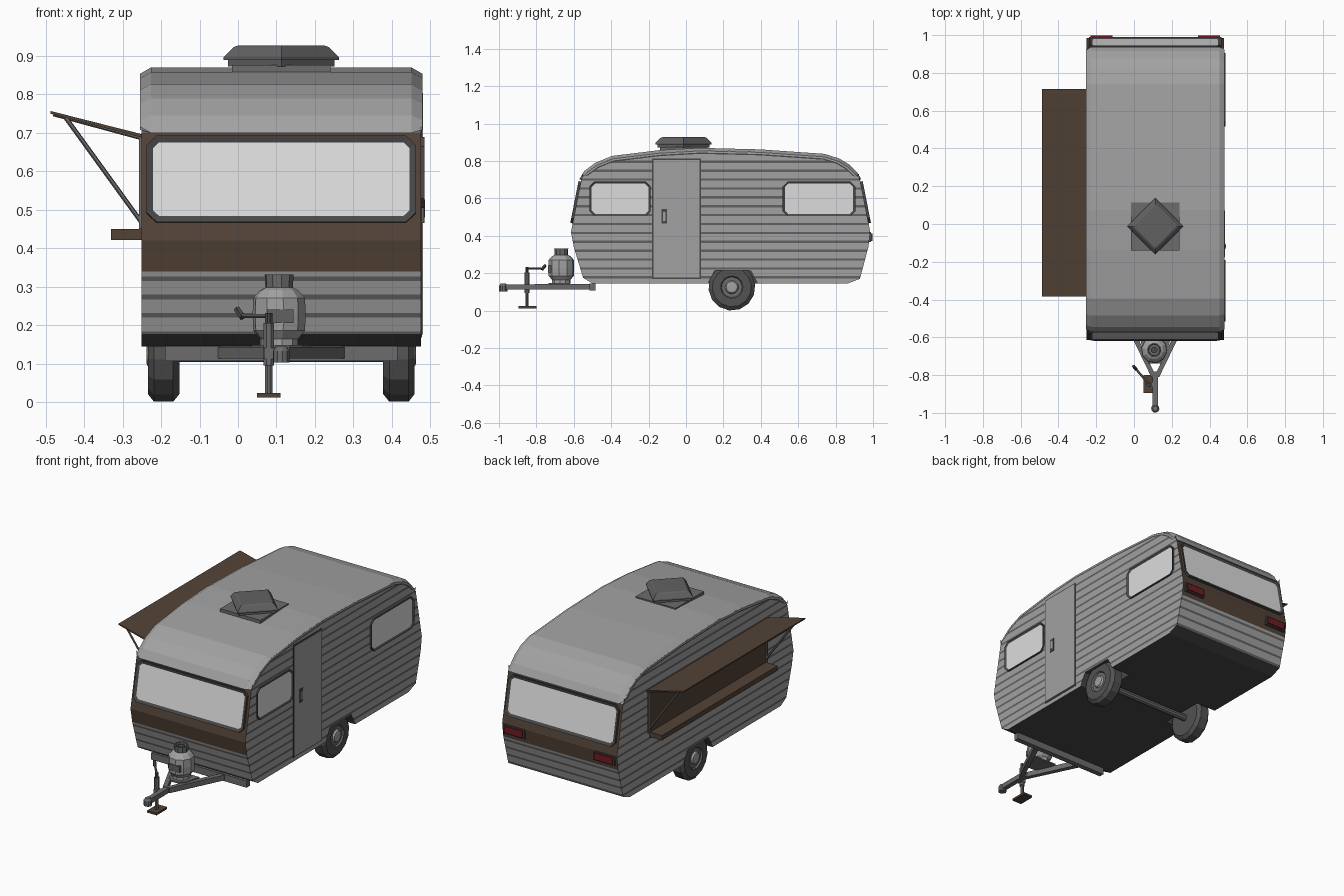
import bpy, bmesh, math
from mathutils import Vector as V

if "Cube" in bpy.data.objects:
    bpy.data.objects.remove(bpy.data.objects["Cube"])

def material(name, r, g, b):
    m = bpy.data.materials.new(name)
    m.diffuse_color = (r, g, b, 1)
    m.use_nodes = True
    m.node_tree.nodes["Principled BSDF"].inputs["Base Color"].default_value = m.diffuse_color
    return m

METAL = material("light metal", .36, .36, .36)
GROOVE = material("dark groove grey", .12, .12, .12)
BROWN = material("brown", .085, .055, .038)
GLASS = material("pale glass", .72, .72, .72)
DARK = material("dark trim", .065, .065, .065)
RED = material("tail light red", .16, .012, .016)
TYRE = material("tyre grey", .085, .085, .085)
FRAME = material("frame grey", .15, .15, .15)

CX, HW = .1125, .364
X, Y, Z = V((1, 0, 0)), V((0, 1, 0)), V((0, 0, 1))

def finish(name, bm, mats):
    bmesh.ops.recalc_face_normals(bm, faces=bm.faces)
    me = bpy.data.meshes.new(name)
    bm.to_mesh(me)
    bm.free()
    ob = bpy.data.objects.new(name, me)
    for m in mats:
        me.materials.append(m)
    bpy.context.collection.objects.link(ob)
    return ob

def prism_bm(pts, o, u, v, n, depth):
    """Polygon in the u,v plane pushed along n; returns bmesh and its outer face."""
    bm = bmesh.new()
    o, u, v, n = V(o), V(u), V(v), V(n)
    a = [bm.verts.new(o + u * p + v * q) for p, q in pts]
    b = [bm.verts.new(w.co + n * depth) for w in a]
    bm.faces.new(a)
    top = bm.faces.new(b)
    for i in range(len(a)):
        j = (i + 1) % len(a)
        bm.faces.new((a[i], a[j], b[j], b[i]))
    return bm, top

def prism(name, pts, o, u, v, n, depth, mat):
    return finish(name, prism_bm(pts, o, u, v, n, depth)[0], [mat])

def box(name, x0, x1, y0, y1, z0, z1, mat):
    return prism(name, [(x0, y0), (x1, y0), (x1, y1), (x0, y1)], (0, 0, z0), X, Y, Z, z1 - z0, mat)

def chamfered(w, h, c):
    w, h = w / 2, h / 2
    return [(-w + c, -h), (w - c, -h), (w, -h + c), (w, h - c),
            (w - c, h), (-w + c, h), (-w, h - c), (-w, -h + c)]

def window(name, o, u, v, n, w, h, border):
    bm, top = prism_bm(chamfered(w, h, .025), o, u, v, n, .014)
    bmesh.ops.recalc_face_normals(bm, faces=bm.faces)
    bmesh.ops.inset_individual(bm, faces=[top], thickness=border, depth=-.006)
    top.material_index = 1
    return finish(name, bm, [DARK, GLASS])

def lathe(name, prof, o, axis, sides, mats, rule=None):
    """Rings of (radius, distance along axis), capped at both ends."""
    bm = bmesh.new()
    axis = V(axis).normalized()
    s = axis.orthogonal().normalized()
    t = axis.cross(s)
    rings = []
    for r, h in prof:
        rings.append([bm.verts.new(V(o) + axis * h + (s * math.cos(a) + t * math.sin(a)) * r)
                      for a in (math.tau * (i + .5) / sides for i in range(sides))])
    for k in range(len(rings) - 1):
        for i in range(sides):
            j = (i + 1) % sides
            f = bm.faces.new((rings[k][i], rings[k][j], rings[k + 1][j], rings[k + 1][i]))
            f.material_index = rule[k] if rule else 0
    bm.faces.new(rings[0])
    bm.faces.new(rings[-1]).material_index = rule[-1] if rule else 0
    return finish(name, bm, mats)

def tube(name, a, b, r, mat, sides=8):
    d = V(b) - V(a)
    return lathe(name, [(r, 0), (r, d.length)], a, d, sides, [mat])

def offset(pts, d):
    out = []
    for i, p in enumerate(pts):
        n = V((0, 0))
        for a, b in ((i - 1, i), (i, i + 1)):
            if a >= 0 and b < len(pts):
                e = (V(pts[b]) - V(pts[a])).normalized()
                n += V((-e.y, e.x))
        out.append(V(p) + n.normalized() * d)
    return out

# Body: side profile extruded across the width
ROOF = [(-.555, .70), (-.572, .70), (-.545, .745), (-.485, .79), (-.395, .827), (-.14, .858),
        (.075, .87), (.395, .862), (.74, .838), (.82, .813), (.875, .78), (.915, .74),
        (.938, .70), (.925, .70)]
REAR = [(.93, .70), (.985, .42), (.975, .34), (.93, .17), (.865, .145)]
FRONT = [(-.50, .145), (-.55, .175), (-.60, .34), (-.615, .42), (-.56, .70)]
profile = REAR + FRONT + [tuple(p) for p in offset(ROOF, -.014)[2:-2]]
bm, _ = prism_bm(profile, (CX - HW, 0, 0), Y, Z, X, 2 * HW)
bmesh.ops.recalc_face_normals(bm, faces=bm.faces)
grooves = [.178 + .0475 * i for i in range(14)]
for z in [g + s for g in grooves for s in (-.006, .006)]:
    bmesh.ops.bisect_plane(bm, geom=bm.verts[:] + bm.edges[:] + bm.faces[:], plane_co=(0, 0, z), plane_no=(0, 0, 1))
for f in bm.faces:
    f.normal_update()
    c, n = f.calc_center_median(), f.normal
    if n.z < -.6:
        f.material_index = 3
    elif abs(n.y) > .7 and .34 < c.z < .70:
        f.material_index = 2
    elif n.z < .6 and any(abs(c.z - g) < .0055 for g in grooves):
        f.material_index = 1
body = finish("body", bm, [METAL, GROOVE, BROWN, DARK])

# Wheel arches cut from both sides
for s in (-1, 1):
    arch = prism("arch_cutter", [(.10, .10), (.40, .10), (.375, .16), (.345, .215), (.155, .215), (.125, .16)],
                 (CX + s * .24, 0, 0), Y, Z, X * s, .2, DARK)
    for m in (METAL, GROOVE, BROWN):
        arch.data.materials.append(m)
    arch.data.materials.clear()
    for m in (METAL, GROOVE, BROWN, DARK):
        arch.data.materials.append(m)
    for f in arch.data.polygons:
        f.material_index = 3
    mod = body.modifiers.new("arch", 'BOOLEAN')
    mod.operation, mod.solver, mod.object = 'DIFFERENCE', 'EXACT', arch
    bpy.context.view_layer.objects.active = body
    bpy.ops.object.modifier_apply(modifier="arch")
    bpy.data.objects.remove(arch)

# Roof shell with chamfered long edges and a dark gutter
bm = bmesh.new()
e = HW + .003
rows = []
for x, d in [(-e, -.032), (-e, -.025), (-e, -.016), (-HW + .025, 0),
             (HW - .025, 0), (e, -.016), (e, -.025), (e, -.032)]:
    rows.append([bm.verts.new((CX + x, p.x, p.y)) for p in offset(ROOF, d)])
for k in range(len(rows) - 1):
    for i in range(len(ROOF) - 1):
        f = bm.faces.new((rows[k][i], rows[k][i + 1], rows[k + 1][i + 1], rows[k + 1][i]))
        f.material_index = 1 if k in (0, 6) else 0
finish("roof_shell", bm, [METAL, DARK])

# Windows
slope = V((0, .055, .28)).normalized()
window("front_window", (CX, -.583, .578), X, slope, V((0, -slope.z, slope.y)), .70, .228, .018)
slope_r = V((0, -.055, .28)).normalized()
window("rear_window", (CX, .953, .578), X, slope_r, V((0, slope_r.z, -slope_r.y)), .70, .228, .018)
RX = CX + HW
for name, y0, y1 in (("side_window_front", -.515, -.19), ("side_window_rear", .517, .905)):
    window(name, (RX - .005, (y0 + y1) / 2, .597), Y, Z, X, y1 - y0, .185, .012)

# Door with dark outline, handle
box("door_outline", RX - .01, RX + .002, -.182, .08, .168, .812, DARK)
box("door", RX - .01, RX + .005, -.174, .072, .176, .804, METAL)
box("door_handle_plate", RX, RX + .008, -.132, -.102, .465, .542, DARK)
box("door_handle", RX, RX + .010, -.124, -.110, .48, .527, METAL)

# Tail lights
for s in (-1, 1):
    xc = CX + s * .285
    box("tail_light_base", xc - .066, xc + .066, .965, .990, .366, .419, DARK)
    box("tail_light", xc - .058, xc + .058, .97, .997, .373, .412, RED)

# Serving hatch on the left: panel, counter, awning and struts
LX = CX - HW
box("hatch_panel", LX - .004, LX + .01, -.36, .69, .45, .69, BROWN)
box("counter", -.33, LX + .01, -.36, .69, .422, .45, BROWN)
prism("awning", [(LX, .688), (-.488, .750), (-.488, .757), (LX, .697)], (0, -.385, 0), X, Z, Y, 1.10, BROWN)
for y in (-.37, .70):
    tube("awning_strut", (-.45, y, .742), (LX, y, .468), .006, FRAME, 6)
    tube("awning_side_rail", (-.48, y, .748), (LX, y, .686), .005, FRAME, 6)
    box("hatch_post", LX - .006, LX, y - .006, y + .006, .45, .69, FRAME)

# Roof vent
box("vent_base", -.015, .24, -.14, .115, .855, .876, FRAME)
sq = math.sqrt(2)
lathe("vent_cap", [(.098 * sq, 0), (.098 * sq, .016), (.106 * sq, .016), (.106 * sq, .024), (.088 * sq, .05), (.08 * sq, .054)],
      (.1125, -.0125, .873), Z, 4, [GROOVE])

# Wheels and axle
for s in (-1, 1):
    lathe("wheel", [(.06, 0), (.105, 0), (.125, .016), (.125, .066), (.105, .082), (.06, .082),
                    (.055, .074), (.036, .074), (.03, .084), (.02, .086)],
          (CX + s * .265, .245, .125), X * s, 14, [TYRE, METAL, FRAME],
          [0, 0, 0, 0, 0, 2, 2, 1, 1])
tube("axle", (CX - .27, .245, .123), (CX + .27, .245, .123), .019, FRAME, 10)

# Drawbar frame
box("front_crossbar", -.19, .415, -.515, -.485, .107, .146, FRAME)
for s in (-1, 1):
    a, b = CX + s * .16, CX + s * .008
    prism("drawbar_arm", [(a - .016, -.49), (a + .016, -.49), (b + .013, -.81), (b - .013, -.81)],
          (0, 0, .113), X, Y, Z, .03, FRAME)
box("coupler_tube", CX - .014, CX + .014, -.97, -.78, .112, .14, FRAME)
lathe("coupler_head", [(.022, 0), (.022, .03), (.014, .042)], (CX, -.977, .103), Z, 10, [FRAME])
prism("bottle_tray", [(.035, -.62), (.19, -.62), (.165, -.71), (.135, -.735), (.09, -.735), (.06, -.71)],
      (0, 0, .14), X, Y, Z, .008, FRAME)

# Gas bottle with collar and label
lathe("gas_bottle", [(.05, 0), (.05, .018), (.068, .04), (.07, .08), (.068, .125), (.05, .145), (.03, .155)],
      (.107, -.667, .146), Z, 10, [METAL])
lathe("bottle_collar", [(.036, 0), (.038, .036), (.031, .036), (.029, .008)], (.107, -.667, .295), Z, 10, [FRAME])
lathe("bottle_valve", [(.012, 0), (.012, .022), (.018, .022), (.018, .03)], (.107, -.667, .295), Z, 8, [DARK])
box("bottle_label", .075, .145, -.738, -.70, .205, .24, GROOVE)

# Jockey jack with foot and crank
JX, JY = .08, -.85
box("jack_foot", JX - .03, JX + .03, JY - .045, JY + .05, .012, .024, BROWN)
tube("jack_leg", (JX, JY, .02), (JX, JY, .12), .010, FRAME)
tube("jack_sleeve", (JX, JY, .095), (JX, JY, .205), .015, FRAME)
tube("jack_neck", (JX, JY, .2), (JX, JY, .232), .010, DARK)
tube("crank_arm", (JX, JY, .224), (.008, -.765, .224), .006, FRAME, 6)
tube("crank_grip", (.012, -.77, .22), (-.003, -.752, .242), .009, DARK, 6)
box("jack_bracket", JX - .012, CX, JY - .014, JY + .014, .112, .14, FRAME)
